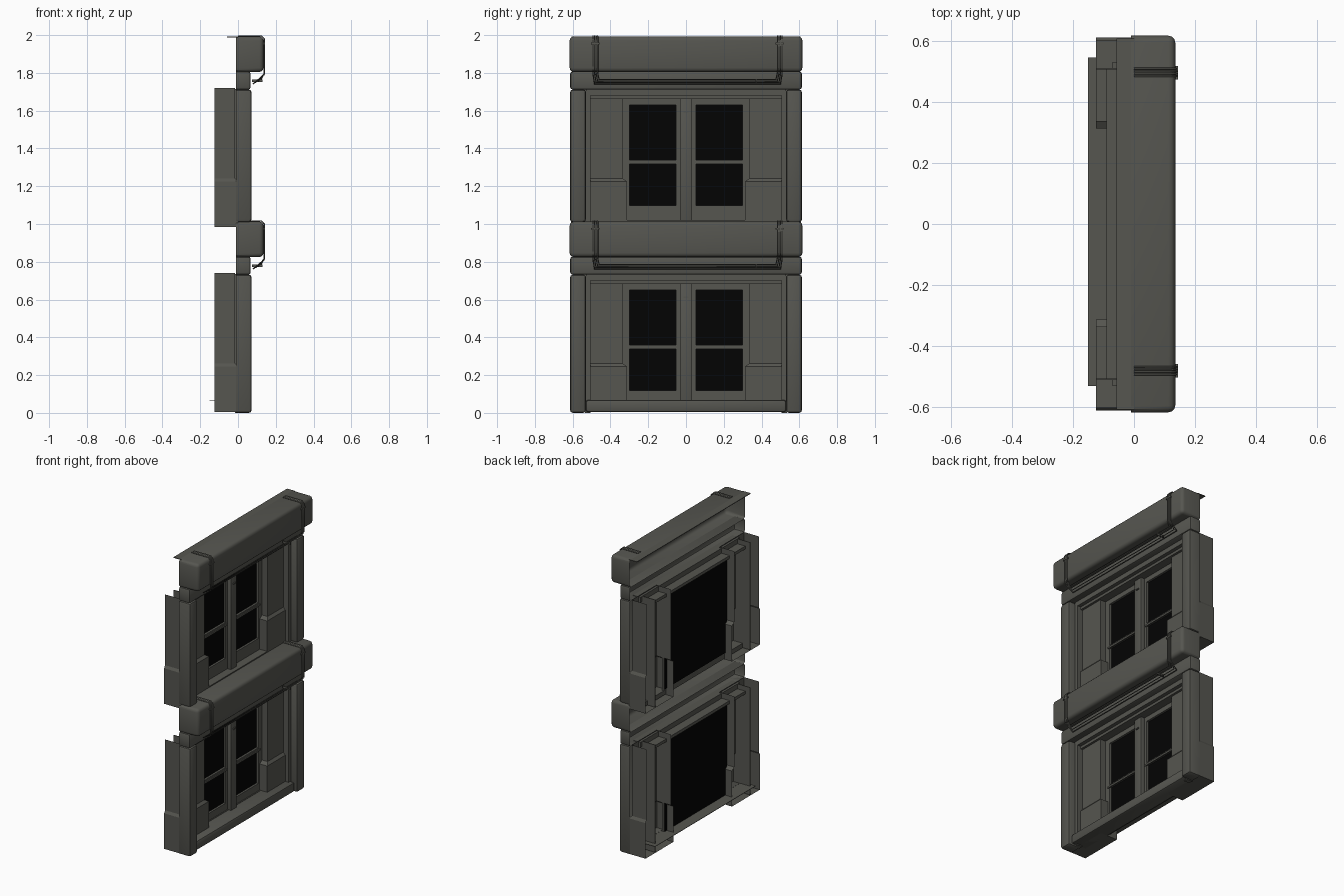
import bpy, bmesh

if "Cube" in bpy.data.objects:
    bpy.data.objects.remove(bpy.data.objects["Cube"])


def material(name, rgb):
    m = bpy.data.materials.new(name)
    m.use_nodes = True
    m.diffuse_color = (*rgb, 1)
    m.node_tree.nodes["Principled BSDF"].inputs["Base Color"].default_value = (*rgb, 1)
    return m


GREY = material("warm_grey", (0.092, 0.092, 0.08))
BLACK = material("dark_glass", (0.001, 0.001, 0.001))


def finish(name, bm, mat=GREY, smooth=False):
    me = bpy.data.meshes.new(name)
    bm.to_mesh(me)
    bm.free()
    me.materials.append(mat)
    ob = bpy.data.objects.new(name, me)
    bpy.context.scene.collection.objects.link(ob)
    if smooth:
        bpy.ops.object.select_all(action="DESELECT")
        ob.select_set(True)
        bpy.context.view_layer.objects.active = ob
        bpy.ops.object.shade_smooth_by_angle()


def box(name, x, y, z, mat=GREY, bevel=0.0, segments=2, open_back=False):
    bm = bmesh.new()
    bmesh.ops.create_cube(bm, size=1)
    for v in bm.verts:
        v.co = [r[0] + (c + 0.5) * (r[1] - r[0]) for c, r in zip(v.co, (x, y, z))]
    if bevel:
        bmesh.ops.bevel(bm, geom=bm.edges[:], offset=bevel, segments=segments,
                        profile=0.5, affect="EDGES")
    if open_back:
        back = [f for f in bm.faces if f.calc_center_median().x < x[0] + bevel * 0.99]
        bmesh.ops.delete(bm, geom=back, context="FACES")
    finish(name, bm, mat, bevel > 0)


def side(s, a, b):
    return tuple(sorted((s * a, s * b)))


def channel(name, s, z):
    """Open-backed pilaster shell with a thicker base block."""
    bm = bmesh.new()
    rings = []
    for h, front, outer, inner in ((0.005, 0.0, 0.61, 0.312), (0.245, 0.0, 0.61, 0.312),
                                   (0.262, -0.015, 0.6, 0.337), (0.74, -0.015, 0.6, 0.337)):
        profile = ((-0.125, outer), (front, outer), (front, inner), (-0.125, inner))
        rings.append([bm.verts.new((x, s * y, z + h)) for x, y in profile])
    for a, b in zip(rings, rings[1:]):
        for i in range(3):
            bm.faces.new((a[i], a[i + 1], b[i + 1], b[i]))
    bm.faces.new(rings[0])
    bmesh.ops.recalc_face_normals(bm, faces=bm.faces)
    finish(name, bm)


def cable(name, points, radius):
    cu = bpy.data.curves.new(name, "CURVE")
    cu.dimensions = "3D"
    cu.bevel_depth = radius
    cu.bevel_resolution = 1
    sp = cu.splines.new("POLY")
    sp.points.add(len(points) - 1)
    for p, co in zip(sp.points, points):
        p.co = (*co, 1)
    cu.materials.append(GREY)
    ob = bpy.data.objects.new(name, cu)
    bpy.context.scene.collection.objects.link(ob)


def window(z, s):
    # Sash: stiles, rails and sill around two dark openings
    w = (-0.07, -0.056)
    box("window_stile_inner", w, side(s, 0.03, 0.052), (z + 0.03, z + 0.69))
    box("window_stile_outer", w, side(s, 0.298, 0.337), (z + 0.03, z + 0.69))
    box("window_head", w, side(s, 0.03, 0.337), (z + 0.65, z + 0.69))
    box("window_meeting_rail", w, side(s, 0.03, 0.31), (z + 0.343, z + 0.36))
    box("window_bottom_rail", w, side(s, 0.03, 0.31), (z + 0.02, z + 0.118))
    box("window_bead", (-0.058, -0.05), side(s, 0.04, 0.31), (z + 0.338, z + 0.35))


def storey(z, ground):
    base = z if ground else z + 0.03
    for s in (-1, 1):
        box("corner_pier", (-0.025, 0.072), side(s, 0.53, 0.614), (base, z + 0.732),
            bevel=0.015, open_back=True)
        box("pilaster_partition", (-0.125, -0.015), side(s, 0.505, 0.51), (z + 0.01, z + 0.735))
        box("frame_moulding", (-0.015, 0.025), side(s, 0.505, 0.535), (base, z + 0.725))
        channel("pilaster_shell", s, z)
        window(z, s)
    # Glass, mullion and window surround
    box("glass_backing", (-0.075, -0.07), (-0.33, 0.33), (z + 0.05, z + 0.682), BLACK)
    box("centre_mullion", (-0.07, -0.03), (-0.032, 0.032), (z + 0.02, z + 0.69), bevel=0.004)
    box("mullion_clip", (-0.035, -0.023), (-0.012, 0.012), (z + 0.608, z + 0.616))
    box("window_header", (-0.09, 0.0), (-0.505, 0.505), (z + 0.682, z + 0.702))
    box("header_moulding", (-0.03, 0.025), (-0.53, 0.53), (z + 0.7, z + 0.735))
    if ground:
        box("bottom_sill", (-0.06, 0.055), (-0.53, 0.53), (z + 0.005, z + 0.068), bevel=0.012,
            open_back=True)
        box("inner_ledge", (-0.15, -0.05), (-0.53, 0.545), (z + 0.066, z + 0.069))
    else:
        box("bottom_sill", (-0.07, 0.0), (-0.53, 0.53), (z + 0.01, z + 0.04))
    # Entablature: hollow rounded neck and main beam, with a rear flange
    box("neck_band", (-0.022, 0.067), (-0.613, 0.613), (z + 0.732, z + 0.827), bevel=0.012,
        open_back=True)
    box("beam", (-0.032, 0.135), (-0.616, 0.616), (z + 0.825, z + 1.013), bevel=0.022,
        segments=3, open_back=True)
    box("beam_flange", (-0.058, 0.0), (-0.607, 0.607), (z + 1.008, z + 1.012))
    # Cable bundle draped over the beam and strung beneath it
    for i in range(4):
        d = i * 0.008
        left, right = -0.492 + d, 0.508 - d
        x, zz = 0.138 + 0.001 * i, z + 0.762 + d
        over = ((0.0, 1.016), (0.125, 1.016), (x, 1.0), (x, 0.81 + d / 2))
        start = [(px, left, z + pz) for px, pz in over]
        end = [(px, right, z + pz) for px, pz in reversed(over)]
        run = 0.08 + 0.014 * i
        under = [(run, left + 0.008, zz), (run, right - 0.008, zz)]
        cable("cable", start + under + end, 0.0035)
    box("cable_clip", (0.075, 0.13), (0.367, 0.375), (z + 0.772, z + 0.785))
    for y in (-0.48, 0.495):
        box("cable_clamp", (0.13, 0.144), (y - 0.022, y + 0.022), (z + 0.97, z + 0.98))


storey(0.0, True)
storey(0.98, False)
